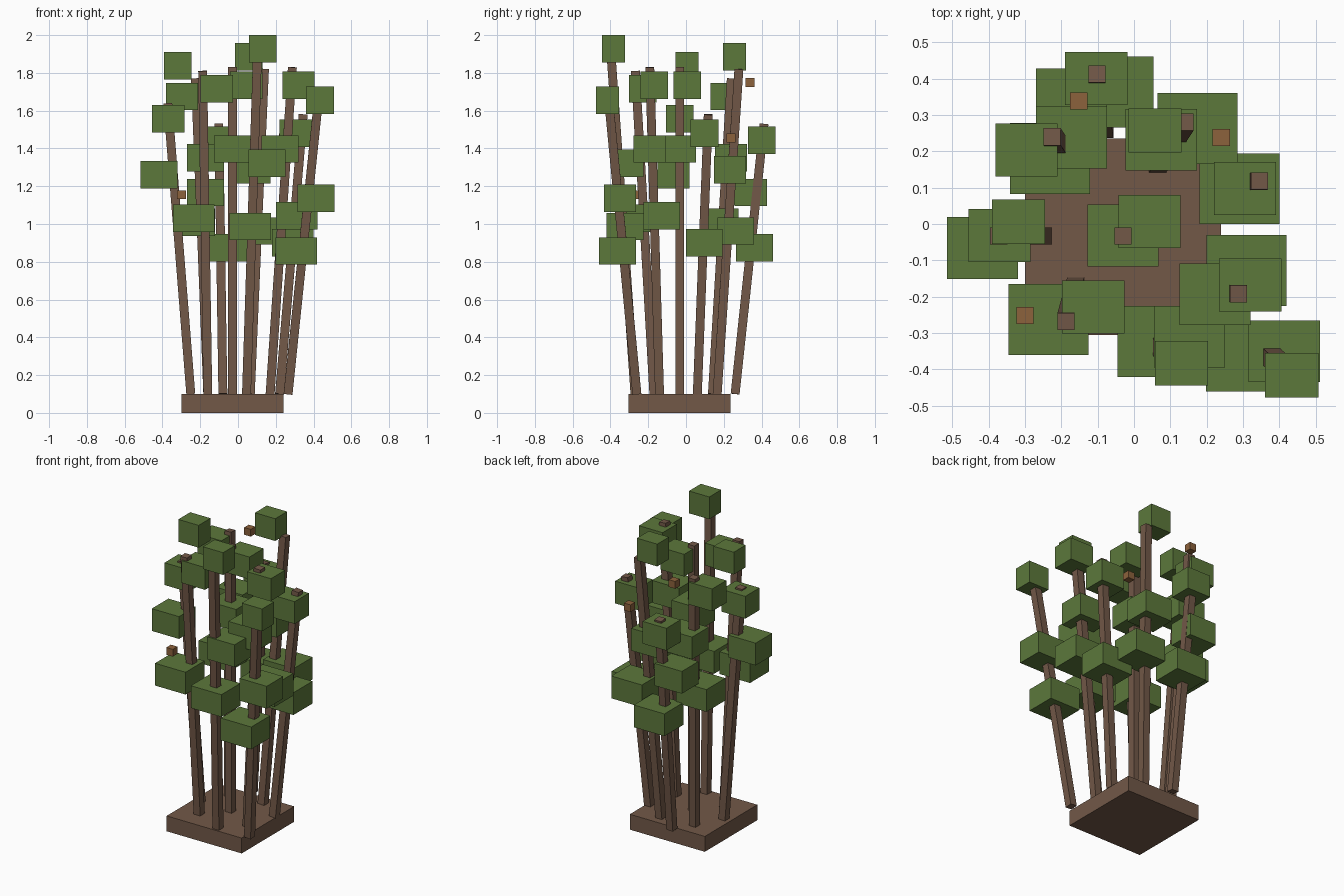
import bpy
from mathutils import Vector


def material(name, rgb):
    m = bpy.data.materials.new(name)
    m.diffuse_color = (*rgb, 1)
    return m


GREEN = material("leaf green", (0.107, 0.188, 0.044))
BROWN = material("bark brown", (0.168, 0.098, 0.064))
ORANGE = material("fruit orange", (0.262, 0.122, 0.045))


def box(name, center, size, mat, axis=None):
    """Box, optionally tilted so its z axis follows the given direction."""
    bpy.ops.mesh.primitive_cube_add(size=1, location=center)
    ob = bpy.context.object
    ob.name = name
    ob.scale = size
    if axis is not None:
        ob.rotation_mode = 'QUATERNION'
        ob.rotation_quaternion = Vector((0, 0, 1)).rotation_difference(axis)
    ob.data.materials.append(mat)
    return ob


def stem(x0, y0, x1, y1, top):
    """Square stem leaning from the base up to its top."""
    a, b = Vector((x0, y0, 0.10)), Vector((x1, y1, top))
    box("stem", (a + b) / 2, (0.047, 0.047, (b - a).length), BROWN, b - a)


# Base block
box("base", (-0.03, -0.035, 0.05), (0.54, 0.54, 0.10), BROWN)

# Stems: base x, y, then top x, y, z
for s in [
    (-0.08, 0.26, -0.102, 0.413, 1.53),
    (-0.16, 0.14, -0.225, 0.24, 1.77),
    (0.065, 0.165, 0.14, 0.28, 1.82),
    (0.22, 0.06, 0.345, 0.118, 1.58),
    (-0.03, -0.033, -0.03, -0.033, 1.83),
    (0.17, -0.14, 0.288, -0.192, 1.83),
    (-0.16, -0.17, -0.187, -0.268, 1.81),
    (0.045, -0.27, 0.103, -0.397, 1.90),
    (0.265, -0.26, 0.423, -0.407, 1.63),
    (-0.25, -0.033, -0.372, -0.033, 1.64),
]:
    stem(*s)

# Leaf blocks shrink with height: one size (x, y, z) per tier, then centres
TIERS = {
    "lower_leaf": ((0.22, 0.195, 0.145), [
        (-0.057, 0.363, 0.875), (-0.231, 0.18, 1.01), (0.175, 0.263, 0.963),
        (0.29, 0.097, 0.90), (0.31, -0.128, 1.043), (-0.235, -0.263, 1.03),
        (0.065, -0.323, 0.987), (0.308, -0.363, 0.857)]),
    "middle_leaf": ((0.196, 0.17, 0.145), [
        (-0.172, 0.343, 1.167), (-0.172, 0.238, 1.35), (0.075, 0.232, 1.287),
        (-0.03, -0.032, 1.397), (0.223, -0.193, 1.397), (0.153, -0.31, 1.322),
        (0.413, -0.35, 1.137), (-0.417, -0.066, 1.26)]),
    "upper_leaf": ((0.171, 0.146, 0.145), [
        (-0.104, 0.40, 1.443), (-0.296, 0.203, 1.675), (0.305, 0.098, 1.48),
        (0.043, 0.007, 1.735), (0.32, -0.168, 1.735), (-0.112, -0.228, 1.715),
        (-0.37, -0.032, 1.557)]),
    "crown_leaf": ((0.146, 0.122, 0.145), [
        (0.058, 0.257, 1.885), (0.131, -0.383, 1.928),
        (0.434, -0.416, 1.655), (-0.318, 0.006, 1.837)]),
}
for name, (size, centers) in TIERS.items():
    for c in centers:
        box(name, c, size, GREEN)

# Small hovering fruit cubes
for c in [(-0.152, 0.338, 1.75), (0.24, 0.238, 1.455), (-0.30, -0.252, 1.155)]:
    box("fruit", c, (0.047, 0.047, 0.047), ORANGE)
